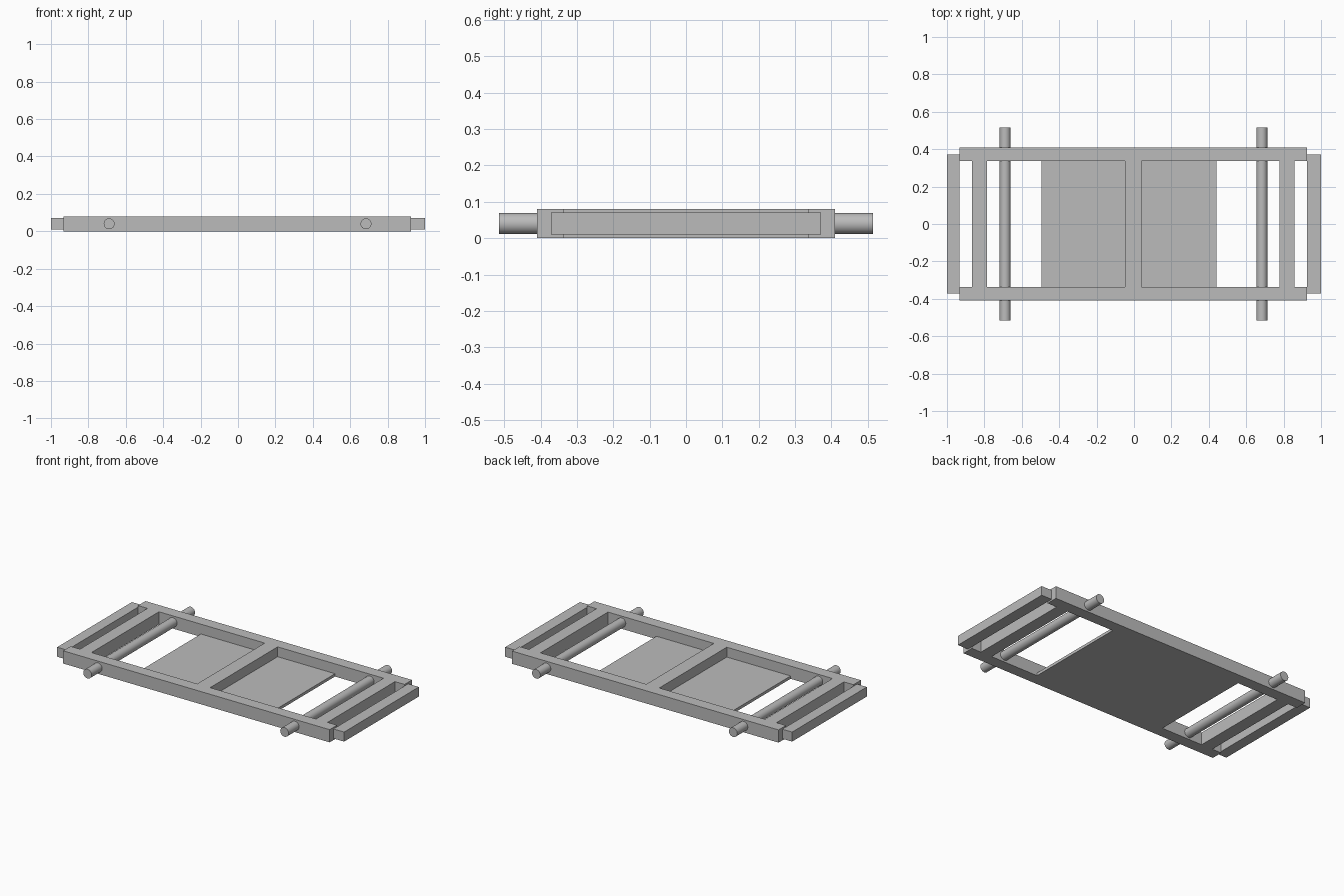
import bpy
import math
from mathutils import Matrix
import bmesh

if "Cube" in bpy.data.objects:
    bpy.data.objects.remove(bpy.data.objects["Cube"], do_unlink=True)

grey = bpy.data.materials.new("plain grey")
grey.use_nodes = True
colour = (0.5, 0.5, 0.5, 1)
grey.diffuse_color = colour
grey.node_tree.nodes["Principled BSDF"].inputs["Base Color"].default_value = colour


def add_object(name, bm):
    mesh = bpy.data.meshes.new(name)
    bm.to_mesh(mesh)
    bm.free()
    mesh.materials.append(grey)
    obj = bpy.data.objects.new(name, mesh)
    bpy.context.collection.objects.link(obj)
    return obj


def box(name, x, y, z):
    """Box spanning the given (low, high) range on each axis."""
    bm = bmesh.new()
    spans = (x, y, z)
    size = Matrix.Diagonal([hi - lo for lo, hi in spans] + [1])
    centre = Matrix.Translation([(hi + lo) / 2 for lo, hi in spans])
    bmesh.ops.create_cube(bm, size=1, matrix=centre @ size)
    return add_object(name, bm)


def axle(name, x, z, radius, length):
    """Round bar running front to back."""
    bm = bmesh.new()
    bmesh.ops.create_cone(
        bm, cap_ends=True, segments=32, radius1=radius, radius2=radius,
        depth=length,
        matrix=Matrix.Translation((x, 0, z)) @ Matrix.Rotation(math.pi / 2, 4, "X"))
    for face in bm.faces:
        face.smooth = len(face.verts) == 4
    for edge in bm.edges:
        edge.smooth = all(face.smooth for face in edge.link_faces)
    return add_object(name, bm)


HEIGHT = 0.08
INNER, OUTER = 0.336, 0.41      # rail faces
RAIL_X = (-0.932, 0.926)
FULL_Z = (0, HEIGHT)
ACROSS = (-INNER, INNER)

# Long side rails
box("front_rail", RAIL_X, (-OUTER, -INNER), FULL_Z)
box("back_rail", RAIL_X, (INNER, OUTER), FULL_Z)

# Cross members between the rails
box("middle_crossbar", (-0.049, 0.041), ACROSS, FULL_Z)
box("right_crossbar", (-0.866, -0.786), ACROSS, FULL_Z)
box("left_crossbar", (0.779, 0.859), ACROSS, FULL_Z)

# Thin floor panels, flush with the underside
box("right_floor_panel", (-0.494, -0.049), ACROSS, (0, 0.018))
box("left_floor_panel", (0.041, 0.441), ACROSS, (0, 0.018))

# End bumpers, narrower and lower than the rails
for side, span in (("right", (-1, RAIL_X[0])), ("left", (RAIL_X[1], 1))):
    box(side + "_bumper", span, (-0.372, 0.372), (0.01, 0.07))

# Axles passing through both rails
for side, x in (("right", -0.689), ("left", 0.684)):
    axle(side + "_axle", x, HEIGHT / 2, 0.029, 1.03)
